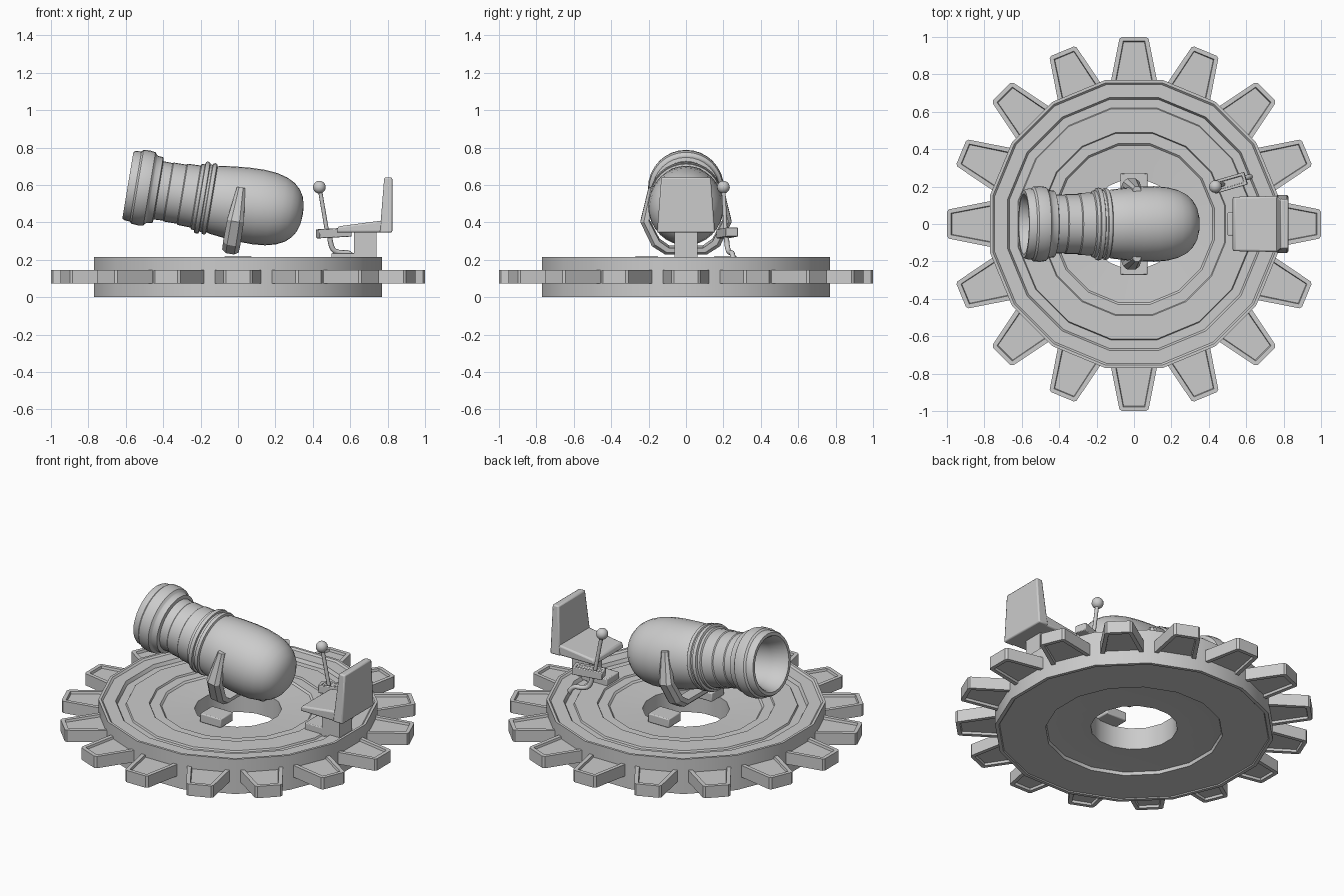
import bpy, bmesh
from math import sin, cos, pi, radians
from mathutils import Matrix, Vector

if "Cube" in bpy.data.objects:
    bpy.data.objects.remove(bpy.data.objects["Cube"])

def finish(name, bm, smooth=True, bevel=0):
    bmesh.ops.recalc_face_normals(bm, faces=bm.faces)
    me = bpy.data.meshes.new(name)
    bm.to_mesh(me)
    bm.free()
    ob = bpy.data.objects.new(name, me)
    bpy.context.collection.objects.link(ob)
    if bevel:
        m = ob.modifiers.new("bevel", 'BEVEL')
        m.width, m.segments, m.limit_method = bevel, 2, 'ANGLE'
    if smooth:
        bpy.ops.object.select_all(action='DESELECT')
        ob.select_set(True)
        bpy.context.view_layer.objects.active = ob
        bpy.ops.object.shade_smooth_by_angle(angle=radians(35))
    return ob

def lathe(name, profile, n, closed=False, phase=0, scale=1):
    bm = bmesh.new()
    rings = [[bm.verts.new((r * scale * cos(phase + 2 * pi * i / n),
                            r * scale * sin(phase + 2 * pi * i / n), z))
              for i in range(n)] for r, z in profile]
    pairs = list(zip(rings, rings[1:] + rings[:1])) if closed else list(zip(rings, rings[1:]))
    for a, b in pairs:
        for i in range(n):
            j = (i + 1) % n
            bm.faces.new((a[i], a[j], b[j], b[i]))
    if not closed:
        bmesh.ops.remove_doubles(bm, verts=bm.verts, dist=1e-5)
    return finish(name, bm)

def prism(bm, lower, upper):
    """Solid between two matching outlines of 3D points."""
    a = [bm.verts.new(p) for p in lower]
    b = [bm.verts.new(p) for p in upper]
    caps = [bm.faces.new(a), bm.faces.new(b)]
    for i in range(len(a)):
        j = (i + 1) % len(a)
        bm.faces.new((a[i], a[j], b[j], b[i]))
    return caps

def box(name, x, y, z, bevel=0):
    bm = bmesh.new()
    outline = [(x[0], y[0]), (x[1], y[0]), (x[1], y[1]), (x[0], y[1])]
    prism(bm, [(*p, z[0]) for p in outline], [(*p, z[1]) for p in outline])
    return finish(name, bm, True, bevel)

def tube(name, pts, radius, kind='POLY'):
    cu = bpy.data.curves.new(name, 'CURVE')
    cu.dimensions, cu.bevel_depth, cu.use_fill_caps = '3D', radius, True
    cu.bevel_resolution = 3
    sp = cu.splines.new(kind)
    sp.points.add(len(pts) - 1)
    for p, co in zip(sp.points, pts):
        p.co = (*co, 1)
    if kind == 'NURBS':
        sp.order_u, sp.use_endpoint_u, sp.resolution_u = 3, True, 6
    ob = bpy.data.objects.new(name, cu)
    bpy.context.collection.objects.link(ob)
    return ob

# Turntable disc: 16 sides, stepped dish on top, recess below, open centre
lathe("turntable", [(0.24, 0.03), (0.24, 0.165), (0.42, 0.175), (0.43, 0.185), (0.485, 0.185),
                    (0.49, 0.195), (0.615, 0.195), (0.62, 0.185), (0.665, 0.185), (0.675, 0.205),
                    (0.745, 0.205), (0.755, 0.215), (0.77, 0.215), (0.77, 0.0), (0.75, 0.0),
                    (0.745, 0.006), (0.49, 0.006), (0.485, 0.025), (0.42, 0.03)],
      16, True, pi / 16, 1 / cos(pi / 16))

# Sixteen gear teeth with sunken panels above and below
bm = bmesh.new()
outline = [(0.74, -0.122), (0.77, -0.122), (0.99, -0.078), (1.0, -0.065),
           (1.0, 0.065), (0.99, 0.078), (0.77, 0.122), (0.74, 0.122)]
panel = [(0.785, -0.085), (0.965, -0.052), (0.975, -0.045),
         (0.975, 0.045), (0.965, 0.052), (0.785, 0.085)]
caps = []
for k in range(16):
    rot = Matrix.Rotation(k * pi / 8, 3, 'Z')
    caps += prism(bm, [rot @ Vector((*p, 0.073)) for p in outline],
                  [rot @ Vector((*p, 0.146)) for p in outline])
bmesh.ops.recalc_face_normals(bm, faces=bm.faces)
bmesh.ops.inset_individual(bm, faces=caps, thickness=0.024)
bmesh.ops.inset_individual(bm, faces=caps, thickness=0.004, depth=-0.014)
finish("gear_teeth", bm, False)

# Cannon barrel with bore, tilted so the muzzle points to -x and up
TILT = radians(9.5)
barrel = lathe("cannon_barrel", [
    (0, -0.352), (0.05, -0.348), (0.095, -0.335), (0.13, -0.313), (0.16, -0.28), (0.182, -0.235),
    (0.196, -0.18), (0.202, -0.11), (0.2, -0.03), (0.193, 0.05), (0.184, 0.125), (0.178, 0.14),
    (0.19, 0.145), (0.193, 0.155), (0.19, 0.165), (0.182, 0.168), (0.182, 0.18), (0.192, 0.183),
    (0.195, 0.195), (0.192, 0.205), (0.178, 0.208), (0.178, 0.225), (0.168, 0.23), (0.166, 0.3),
    (0.16, 0.305), (0.16, 0.375), (0.156, 0.38), (0.158, 0.43), (0.178, 0.435), (0.182, 0.465),
    (0.186, 0.47), (0.198, 0.48), (0.203, 0.51), (0.2, 0.545), (0.19, 0.555), (0.188, 0.585),
    (0.18, 0.597), (0.162, 0.597), (0.152, 0.585), (0.13, 0.5), (0.125, 0.2), (0, 0.2)], 32)
barrel.matrix_world = Matrix.Translation((0, 0, 0.5)) @ Matrix.Rotation(-pi / 2 + TILT, 4, 'Y')

# Cradle: U-shaped strap under the barrel, narrowing to the pivots
bm = bmesh.new()
half = [(0.188, 0.10, 0.022), (0.232, -0.085, 0.045), (0.17, -0.215, 0.047), (0.10, -0.26, 0.045)]
inner = [(0.168, 0.10), (0.198, -0.075), (0.142, -0.185), (0.09, -0.222)]
stations = [(y + 0.012, z, w, iy, iz) for (y, z, w), (iy, iz) in zip(half, inner)]
stations += [(-y, z, w, -iy, iz) for y, z, w, iy, iz in reversed(stations)]
rings = [[bm.verts.new(p) for p in ((-w, iy, iz), (-w, iy + (y - iy) * 0.6, iz + (z - iz) * 0.6),
                                    (-w * 0.5, y, z), (w * 0.5, y, z),
                                    (w, iy + (y - iy) * 0.6, iz + (z - iz) * 0.6), (w, iy, iz))]
         for y, z, w, iy, iz in stations]
for a, b in zip(rings, rings[1:]):
    for i in range(6):
        j = (i + 1) % 6
        bm.faces.new((a[i], a[j], b[j], b[i]))
bm.faces.new(rings[0])
bm.faces.new(rings[-1])
cradle = finish("cradle", bm, False)
cradle.matrix_world = Matrix.Translation((0, 0, 0.488)) @ Matrix.Rotation(TILT, 4, 'Y')

# Pads holding the cradle at the rim of the opening
for side, s in (("front", -1), ("back", 1)):
    box(side + "_cradle_pad", (-0.072, 0.072), sorted((s * 0.15, s * 0.272)), (0.165, 0.22), 0.006)

# Seat: pedestal, footplate, wedge cushion and tapered back
box("seat_pedestal", (0.62, 0.74), (-0.062, 0.062), (0.19, 0.36))
box("seat_footplate", (0.50, 0.64), (-0.062, 0.062), (0.18, 0.235), 0.005)

def side_profile(name, pts, bevel):
    """Extrude an x, z outline across y, with a half width at each point."""
    bm = bmesh.new()
    prism(bm, [(x, -w, z) for x, z, w in pts], [(x, w, z) for x, z, w in pts])
    return finish(name, bm, True, bevel)

side_profile("seat_cushion", [(0.525, 0.345, 0.145), (0.79, 0.345, 0.15),
                              (0.79, 0.412, 0.15), (0.535, 0.378, 0.145)], 0.01)
side_profile("seat_back", [(0.758, 0.345, 0.155), (0.825, 0.345, 0.155),
                           (0.825, 0.64, 0.132), (0.782, 0.64, 0.132)], 0.008)

# Control lever: slotted box on a bent post, rod and ball knob
bm = bmesh.new()
o = [(-0.09, -0.035), (0.09, -0.035), (0.09, 0.035), (-0.09, 0.035)]
top = prism(bm, [(*p, -0.024) for p in o], [(*p, 0.024) for p in o])[1]
bmesh.ops.recalc_face_normals(bm, faces=bm.faces)
bmesh.ops.inset_individual(bm, faces=[top], thickness=0.022)
bmesh.ops.inset_individual(bm, faces=[top], thickness=0.001, depth=-0.015)
lever_box = finish("lever_box", bm, True, 0.004)
lever_box.matrix_world = (Matrix.Translation((0.512, 0.22, 0.343)) @ Matrix.Rotation(radians(16), 4, 'Z')
                          @ Matrix.Rotation(radians(-3), 4, 'Y'))
tube("lever_post", [(0.49, 0.215, 0.33), (0.495, 0.22, 0.26), (0.54, 0.235, 0.235),
                    (0.61, 0.25, 0.24), (0.63, 0.255, 0.18)], 0.014, 'NURBS')
tube("lever_rod", [(0.478, 0.212, 0.34), (0.437, 0.2, 0.58)], 0.011)
bm = bmesh.new()
bmesh.ops.create_uvsphere(bm, u_segments=16, v_segments=10, radius=0.034,
                          matrix=Matrix.Translation((0.435, 0.2, 0.588)))
finish("lever_knob", bm)
